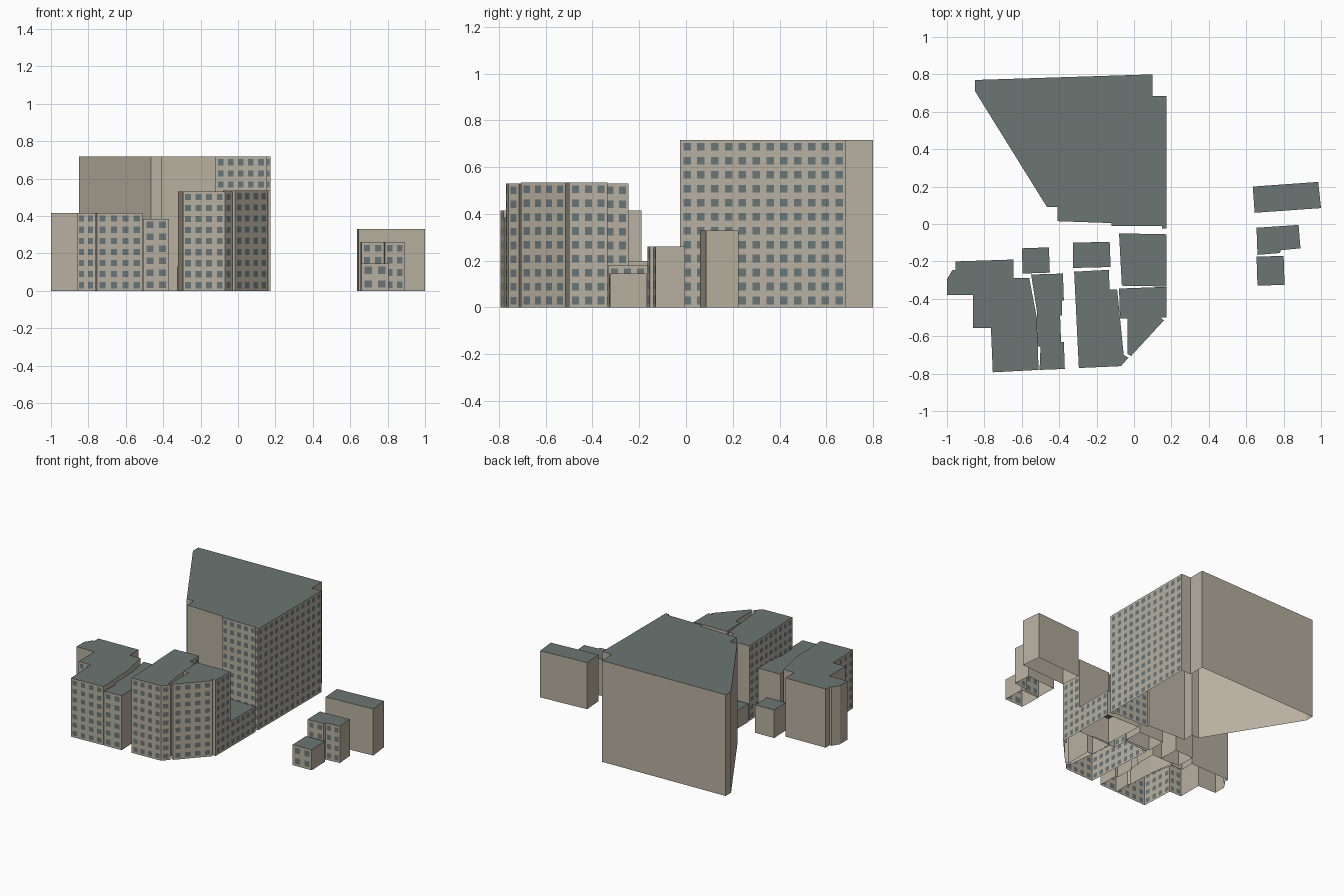
import bpy, bmesh
from mathutils import Vector


def material(name, rgb):
    m = bpy.data.materials.new(name)
    m.diffuse_color = (*rgb, 1)
    return m


WALL = material("beige_wall", (0.48, 0.435, 0.355))
ROOF = material("slate_roof", (0.15, 0.18, 0.175))
GLASS = material("window_glass", (0.14, 0.18, 0.19))
CELL = 0.06      # window spacing
FILL = 0.55      # share of a cell taken by glass


def splits(length):
    """Fractions along a wall where windows start and end."""
    n = max(1, round(length / CELL))
    cuts = [0.0]
    for i in range(n):
        cuts += [(i + 0.5 - FILL / 2) / n, (i + 0.5 + FILL / 2) / n]
    return cuts + [1.0]


def building(name, height, outline, windowed=()):
    """Open-bottomed block over a clockwise outline; listed edges get windows."""
    bm = bmesh.new()
    pts = [Vector((x, y, 0)) for x, y in outline]
    up = Vector((0, 0, height))
    for k, p in enumerate(pts):
        q = pts[(k + 1) % len(pts)]
        glazed = k in windowed
        us = splits((q - p).length) if glazed else [0, 1]
        vs = splits(height) if glazed else [0, 1]
        grid = [[bm.verts.new(q.lerp(p, u) + up * v) for v in vs] for u in us]
        for i in range(len(us) - 1):
            for j in range(len(vs) - 1):
                f = bm.faces.new((grid[i][j], grid[i + 1][j],
                                  grid[i + 1][j + 1], grid[i][j + 1]))
                f.material_index = 2 if i % 2 and j % 2 else 0
    # flat roof
    roof = bm.faces.new([bm.verts.new(p + up) for p in reversed(pts)])
    roof.material_index = 1
    bmesh.ops.remove_doubles(bm, verts=bm.verts, dist=1e-5)
    me = bpy.data.meshes.new(name)
    bm.to_mesh(me)
    bm.free()
    for m in (WALL, ROOF, GLASS):
        me.materials.append(m)
    bpy.context.collection.objects.link(bpy.data.objects.new(name, me))


# tall main block at the back
building("main_tower", 0.717,
         [(-0.85, 0.77), (0.10, 0.80), (0.10, 0.685), (0.175, 0.685),
          (0.175, -0.025), (0.15, -0.025), (0.15, -0.01), (-0.12, -0.01),
          (-0.12, 0.005), (-0.41, 0.015), (-0.41, 0.09), (-0.465, 0.09),
          (-0.85, 0.71)], (3, 4, 6))

# row of front blocks, left to right
building("left_block", 0.415,
         [(-0.955, -0.20), (-0.645, -0.19), (-0.645, -0.29), (-0.56, -0.29),
          (-0.52, -0.50), (-0.51, -0.78), (-0.755, -0.793), (-0.765, -0.555),
          (-0.86, -0.555), (-0.86, -0.38), (-1.0, -0.38), (-1.0, -0.295),
          (-0.97, -0.245), (-0.955, -0.245)], (5, 6, 7))
building("narrow_block", 0.385,
         [(-0.55, -0.27), (-0.38, -0.265), (-0.375, -0.41), (-0.385, -0.41),
          (-0.385, -0.49), (-0.395, -0.49), (-0.39, -0.63), (-0.375, -0.63),
          (-0.37, -0.775), (-0.505, -0.78), (-0.50, -0.66), (-0.515, -0.65),
          (-0.52, -0.46)], (8,))
building("middle_block", 0.53,
         [(-0.32, -0.255), (-0.135, -0.245), (-0.13, -0.35), (-0.09, -0.35),
          (-0.055, -0.70), (-0.03, -0.715), (-0.07, -0.76), (-0.295, -0.77)],
         (1, 5, 6, 7))
building("corner_block", 0.535,
         [(-0.08, -0.345), (0.175, -0.336), (0.175, -0.50), (0.14, -0.50),
          (0.16, -0.515), (-0.015, -0.705), (-0.035, -0.695),
          (-0.035, -0.505), (-0.075, -0.505)], (1, 4))

# low blocks in the courtyard
building("low_street_block", 0.18,
         [(-0.08, -0.05), (0.175, -0.055), (0.175, -0.334), (-0.065, -0.33)], (1,))
building("courtyard_block_left", 0.198,
         [(-0.60, -0.13), (-0.455, -0.125), (-0.45, -0.26), (-0.595, -0.265)])
building("courtyard_block_right", 0.13,
         [(-0.325, -0.10), (-0.13, -0.095), (-0.125, -0.23), (-0.325, -0.235)])

# detached houses on the right
building("back_house", 0.33,
         [(0.635, 0.20), (0.985, 0.225), (1.0, 0.085), (0.645, 0.06)])
building("middle_house", 0.26,
         [(0.655, -0.02), (0.88, -0.005), (0.89, -0.13), (0.785, -0.14),
          (0.78, -0.155), (0.66, -0.165)], (2, 4))
building("front_house", 0.145,
         [(0.655, -0.175), (0.80, -0.17), (0.805, -0.325), (0.66, -0.33)], (2,))
